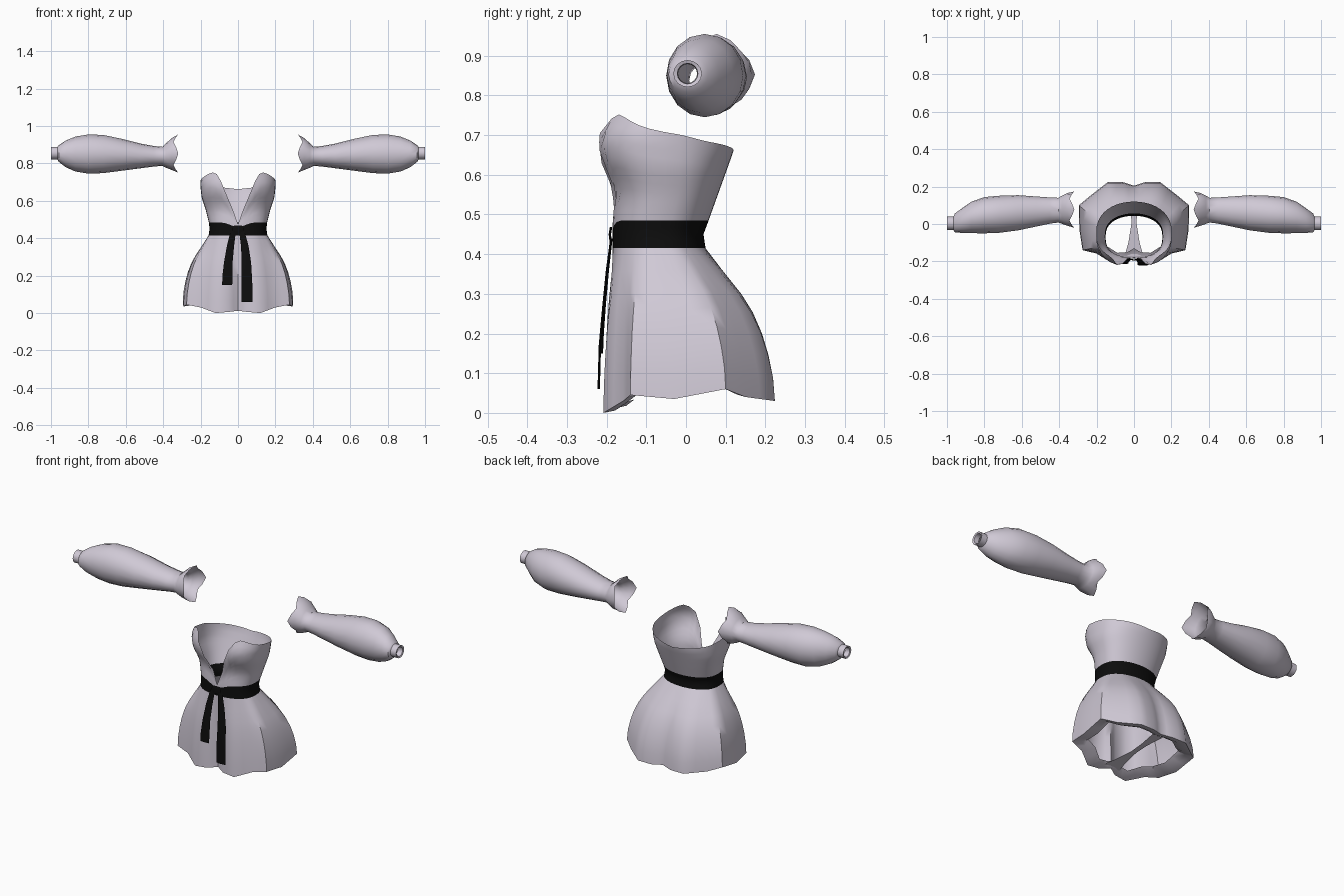
import bpy
import bmesh
from math import sin, cos, pi, radians, exp, copysign

if "Cube" in bpy.data.objects:
    bpy.data.objects.remove(bpy.data.objects["Cube"])


def material(name, colour):
    m = bpy.data.materials.new(name)
    m.use_nodes = True
    m.diffuse_color = colour
    m.node_tree.nodes["Principled BSDF"].inputs["Base Color"].default_value = colour
    return m


CLOTH = material("pale lavender cloth", (0.63, 0.585, 0.67, 1))
BLACK = material("black ribbon", (0.004, 0.004, 0.004, 1))


def lookup(table, t):
    """Linear interpolation in a list of (position, value) pairs."""
    if t <= table[0][0]:
        return table[0][1]
    for (a, va), (b, vb) in zip(table, table[1:]):
        if t <= b:
            return va + (vb - va) * (t - a) / (b - a)
    return table[-1][1]


def loft(name, rings, mat, closed=True):
    """Skin a list of equal-length point rings."""
    bm = bmesh.new()
    rows = [[bm.verts.new(p) for p in ring] for ring in rings]
    n = len(rows[0])
    for low, high in zip(rows, rows[1:]):
        for i in range(n if closed else n - 1):
            j = (i + 1) % n
            bm.faces.new((low[i], low[j], high[j], high[i]))
    bmesh.ops.recalc_face_normals(bm, faces=bm.faces)
    mesh = bpy.data.meshes.new(name)
    bm.to_mesh(mesh)
    bm.free()
    mesh.materials.append(mat)
    obj = bpy.data.objects.new(name, mesh)
    bpy.context.collection.objects.link(obj)
    bpy.ops.object.select_all(action="DESELECT")
    obj.select_set(True)
    bpy.context.view_layer.objects.active = obj
    bpy.ops.object.shade_smooth_by_angle(angle=radians(45))
    return obj


# Torso cross-section by height: half width, front depth and back depth
WIDTH = [(.41, .158), (.45, .152), (.485, .156), (.55, .172), (.62, .195), (.70, .203), (.75, .19)]
FRONT = [(.41, -.185), (.485, -.185), (.55, -.18), (.6, -.2), (.65, -.232), (.7, -.235), (.75, -.208)]
BACK = [(.41, .05), (.45, .044), (.485, .057), (.66, .12)]
COLUMNS = 40
HALF = COLUMNS // 2


def torso(angle, z):
    front, back = lookup(FRONT, z), lookup(BACK, z)
    c = cos(angle)
    y = (front + back) / 2 - (back - front) / 2 * copysign(abs(c) ** .78, c)
    return (lookup(WIDTH, z) * sin(angle), y, z)


def turn(i):
    """Angle of a column and its distance in degrees from the front."""
    deg = 360 * i / COLUMNS
    return radians(deg), min(deg, 360 - deg)


def sash_top(deg):
    return .485 - .025 * exp(-(deg / 20) ** 2)


# Bodice with a deep front neckline between two raised cups
RIM = [(0, .475), (9, .55), (18, .63), (27, .705), (36, .742), (45, .752), (54, .745),
       (72, .725), (90, .708), (120, .685), (180, .662)]
STEPS = 10
bodice = []
for k in range(STEPS + 1):
    ring = []
    for i in range(COLUMNS):
        a, deg = turn(i)
        low = sash_top(deg)
        ring.append(torso(a, low + (lookup(RIM, deg) - low) * k / STEPS))
    bodice.append(ring)
loft("bodice", bodice, CLOTH)

# Sash around the waist
sash = []
for k in range(5):
    ring = []
    for i in range(COLUMNS):
        a, deg = turn(i)
        ring.append(torso(a, .415 + (sash_top(deg) - .415) * k / 4))
    sash.append(ring)
loft("sash", sash, BLACK)

# Skirt: half the hem outline from front to back, mirrored
HEM = [(0, -.175, .012), (.05, -.205, .006), (.12, -.208, 0), (.2, -.158, .03), (.275, -.14, .045),
       (.292, -.03, .035), (.295, .1, .06), (.235, .15, .04), (.14, .224, .03), (.06, .224, .03),
       (0, .205, .035)]


def hem_point(i):
    side = 1 if i <= HALF else -1
    i = i if i <= HALF else COLUMNS - i
    p, q = HEM[i // 2], HEM[min((i + 1) // 2, len(HEM) - 1)]
    x, y, z = [(u + v) / 2 for u, v in zip(p, q)]
    return side * x, y, z


FLARE = [(0, 0), (.15, .27), (.3, .53), (.42, .69), (.56, .82), (.7, .91), (.85, .975), (1, 1)]
skirt = []
for drop, flare in FLARE:
    ring = []
    for i in range(COLUMNS):
        wx, wy, wz = torso(turn(i)[0], .415)
        hx, hy, hz = hem_point(i)
        ring.append((wx + (hx - wx) * flare, wy + (hy - wy) * flare, wz + (hz - wz) * drop))
    skirt.append(ring)
# Hem folded inwards
hem = [hem_point(i) for i in range(COLUMNS)]
skirt.append([(x * .86, y * .86, z + .006) for x, y, z in hem])
skirt.append([(x * .74, y * .74, z + .022) for x, y, z in hem])
loft("skirt", skirt, CLOTH)

# Narrow strip joining front and back hem between the legs
STRIP = [(-.17, .05, .015), (-.1, .03, .02), (0, .014, .027), (.08, .016, .033), (.18, .03, .038)]
loft("hem_strip", [[(-w, y, z), (w, y, z)] for y, w, z in STRIP], CLOTH, closed=False)


# Ribbon tails and knot, thin bands hanging in front of the skirt
def ribbon(name, path):
    rings = []
    for x, y, z, w in path:
        rings.append([(x - w, y, z), (x, y - .003, z), (x + w, y, z), (x, y + .003, z)])
    loft(name, rings, BLACK)


ribbon("right_ribbon_tail", [(-.025, -.188, .44, .014), (-.04, -.197, .36, .019),
                             (-.052, -.205, .27, .023), (-.056, -.21, .2, .027), (-.058, -.212, .15, .027)])
ribbon("left_ribbon_tail", [(.02, -.188, .44, .014), (.036, -.199, .36, .02), (.045, -.208, .27, .025),
                            (.048, -.217, .17, .028), (.049, -.22, .06, .029)])
ribbon("ribbon_knot", [(0, -.189, .468, .022), (0, -.192, .45, .03), (0, -.189, .425, .03)])

# Sleeves: x, y centre, z centre, y radius, z radius, from wrist to upper arm
SLEEVE = [(.97, .004, .855, .024, .024), (.997, .004, .855, .026, .026), (1.0, .004, .855, .036, .034),
          (.965, .004, .855, .036, .034), (.958, .006, .853, .05, .045), (.92, .018, .851, .066, .072),
          (.87, .035, .85, .084, .093), (.8, .047, .85, .097, .105), (.72, .052, .85, .099, .102),
          (.62, .06, .846, .094, .085), (.52, .067, .84, .08, .066), (.45, .072, .838, .07, .055),
          (.405, .074, .838, .066, .051), (.385, .076, .842, .075, .065), (.355, .078, .85, .088, .085)]
SIDES = 16


def sleeve(name, side):
    rings = []
    for x, cy, cz, ry, rz in SLEEVE:
        rings.append([(side * x, cy + ry * cos(2 * pi * i / SIDES), cz + rz * sin(2 * pi * i / SIDES))
                      for i in range(SIDES)])
    # Ruffled opening with alternating points
    cuff = []
    for i in range(SIDES):
        a = 2 * pi * i / SIDES
        wave = cos(pi * i / 2)
        r = .094 + .008 * wave
        cuff.append((side * (.332 - .013 * wave), .077 + r * .95 * cos(a), .853 + r * sin(a)))
    rings.append(cuff)
    loft(name, rings, CLOTH)


sleeve("left_sleeve", 1)
sleeve("right_sleeve", -1)
